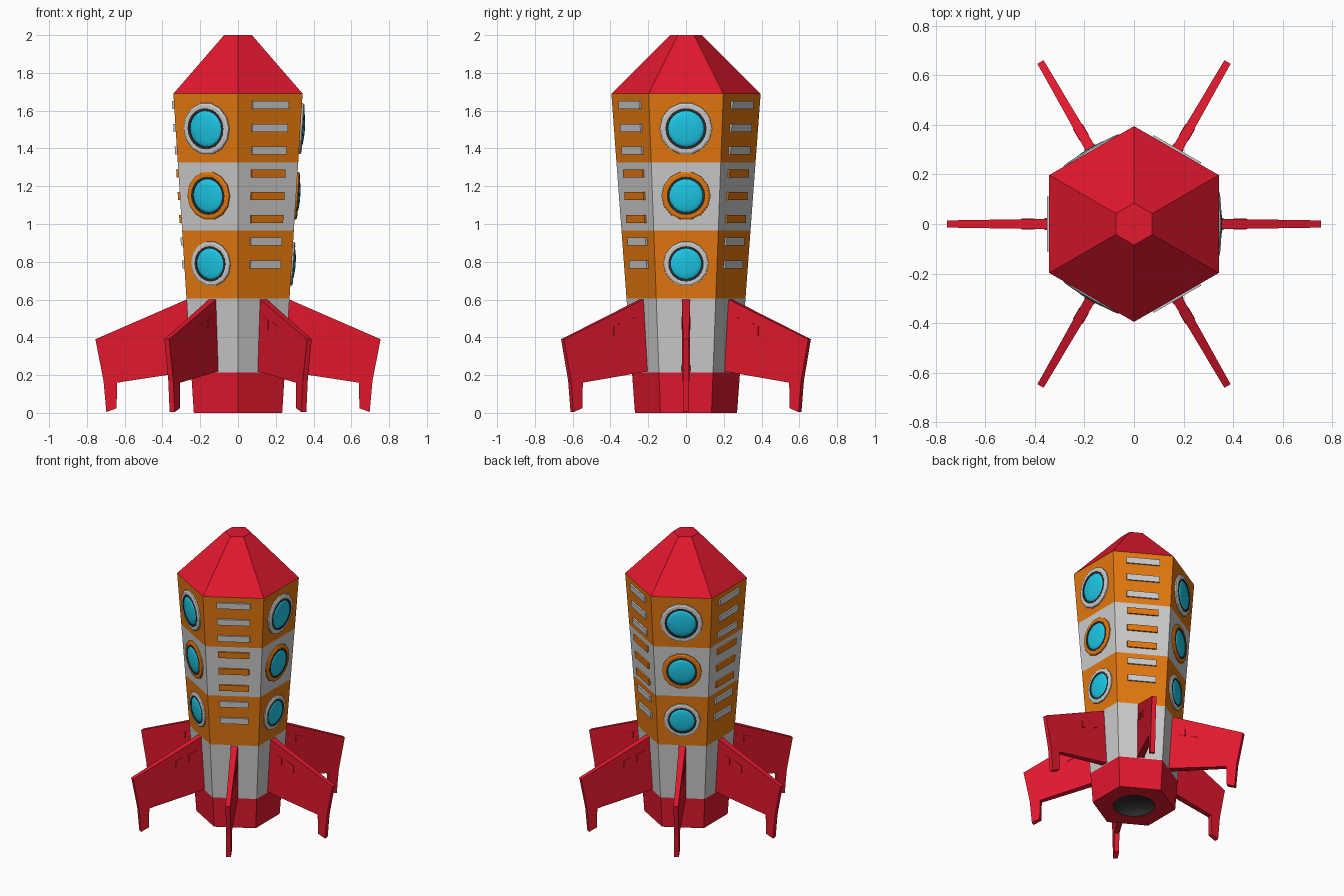
import bpy, bmesh
from math import pi, cos, sin, atan
from mathutils import Matrix, Vector

if "Cube" in bpy.data.objects:
    bpy.data.objects.remove(bpy.data.objects["Cube"])


def material(name, rgb):
    m = bpy.data.materials.new(name)
    m.diffuse_color = (*rgb, 1)
    m.use_nodes = True
    m.node_tree.nodes["Principled BSDF"].inputs["Base Color"].default_value = m.diffuse_color
    return m


RED = material("red", (0.76, 0.009, 0.027))
ORANGE = material("orange", (0.78, 0.19, 0.005))
GREY = material("light_grey", (0.6, 0.6, 0.6))
CYAN = material("cyan", (0.012, 0.58, 0.8))
DARK = material("dark", (0.025, 0.025, 0.025))
C30 = cos(pi / 6)


def apothem(z):
    return 0.234 + 0.064 * z


def finish(bm, name, mat, matrix=Matrix(), smooth=False):
    bmesh.ops.remove_doubles(bm, verts=bm.verts, dist=1e-5)
    bm.transform(matrix)
    me = bpy.data.meshes.new(name)
    bm.to_mesh(me)
    bm.free()
    me.materials.append(mat)
    for p in me.polygons:
        p.use_smooth = smooth
    ob = bpy.data.objects.new(name, me)
    bpy.context.collection.objects.link(ob)
    return ob


def lathe(name, profile, segs, mat, matrix=Matrix(), smooth=False, start=0.0, hex_last=False):
    """Revolve (r, z) points; hex_last turns the last ring into a hexagon of that apothem."""
    bm = bmesh.new()
    rings = []
    for k, (r, z) in enumerate(profile):
        ring = []
        for i in range(segs):
            a = start + 2 * pi * i / segs
            rr = r
            if hex_last and k == len(profile) - 1:
                rr = r / cos((a + pi / 6) % (pi / 3) - pi / 6)
            ring.append(bm.verts.new((rr * cos(a), rr * sin(a), z)))
        rings.append(ring)
    for lo, hi in zip(rings, rings[1:]):
        for i in range(segs):
            j = (i + 1) % segs
            bm.faces.new((lo[i], lo[j], hi[j], hi[i]))
    bmesh.ops.dissolve_degenerate(bm, dist=1e-6, edges=bm.edges)
    return finish(bm, name, mat, matrix, smooth)


def on_face(angle, z):
    """Frame on a sloping hull face: x across, y up the slope, z outward."""
    tilt = atan(0.064)
    out = Vector((cos(angle), sin(angle), 0))
    across = Vector((-sin(angle), cos(angle), 0))
    up = out * sin(tilt) + Vector((0, 0, cos(tilt)))
    normal = across.cross(up)
    pos = out * apothem(z) + Vector((0, 0, z))
    m = Matrix((across, up, normal)).transposed().to_4x4()
    m.translation = pos
    return m


def box(name, size, mat, matrix):
    bm = bmesh.new()
    bmesh.ops.create_cube(bm, size=1, matrix=Matrix.Diagonal((*size, 1)))
    return finish(bm, name, mat, matrix)


# hull bands
bands = [("tail", 0, 0.215, RED), ("lower_hull", 0.215, 0.605, GREY),
         ("hull_band_low", 0.605, 0.965, ORANGE), ("hull_band_mid", 0.965, 1.325, GREY),
         ("hull_band_top", 1.325, 1.69, ORANGE)]
for name, z0, z1, mat in bands:
    lathe(name, [(apothem(z0) / C30, z0), (apothem(z1) / C30, z1)], 6, mat, start=pi / 6)

# nose cone with flat tip
lathe("nose_cone", [(apothem(1.69) / C30, 1.69), (0.085, 2.0), (0, 2.0)], 6, RED, start=pi / 6)

# underside and engine bowl
lathe("tail_underside", [(0.135, 0), (apothem(0), 0)], 24, RED, hex_last=True)
lathe("engine_bowl", [(0.135 * sin(t * pi / 12), 0.07 * cos(t * pi / 12)) for t in range(7)],
      24, DARK, smooth=True)

# portholes on alternate faces
for f in (0, 2, 4):
    for z, mat in ((1.505, GREY), (1.15, ORANGE), (0.79, GREY)):
        m = on_face(f * pi / 3, z) @ Matrix.Scale(apothem(z) / apothem(1.505), 4)
        lathe("porthole_frame", [(0.14, -0.005), (0.138, 0.008), (0.128, 0.014), (0.108, 0.014),
                                 (0.106, 0.0)], 14, mat, m)
        lathe("porthole_seal", [(0.109, 0.0), (0.109, 0.015), (0.095, 0.015), (0.095, 0.0)],
              24, DARK, m)
        lathe("porthole_glass", [(0.097 * cos(t * pi / 10), 0.009 + 0.015 * sin(t * pi / 10))
                                 for t in range(6)], 24, CYAN, m, smooth=True)

# slats on the other faces
for f in (1, 3, 5):
    for i in range(8):
        z = 1.63 - i * 0.1205
        mat = ORANGE if i in (3, 4, 5) else GREY
        w = 0.22 * apothem(z) / apothem(1.63)
        box("slat", (w, 0.042, 0.022), mat, on_face(f * pi / 3, z))

# fins, thinner toward the outer edge, with two small panels per side
FIN = [(0.2, 0.63), (0.2, 0.228), (0.25, 0.22), (0.64, 0.16), (0.643, 0.025),
       (0.697, 0.004), (0.712, 0.17), (0.755, 0.39), (0.268, 0.602)]


def half_thick(r):
    return 0.0225 - 0.016 * (r - 0.25)


for f in range(6):
    rot = Matrix.Rotation(f * pi / 3, 4, 'Z')
    bm = bmesh.new()
    near = [bm.verts.new((r, -half_thick(r), z)) for r, z in FIN]
    far = [bm.verts.new((r, half_thick(r), z)) for r, z in FIN]
    bm.faces.new(near)
    bm.faces.new(far[::-1])
    for i in range(len(FIN)):
        j = (i + 1) % len(FIN)
        bm.faces.new((near[i], near[j], far[j], far[i]))
    bmesh.ops.recalc_face_normals(bm, faces=bm.faces)
    finish(bm, "fin", RED, rot)
    for r, z in ((0.335, 0.475), (0.428, 0.445)):
        shear = Matrix.Identity(4)
        shear[2][0] = -0.4
        box("fin_panel", (0.052, 2 * half_thick(r) + 0.005, 0.05), RED,
            rot @ Matrix.Translation((r, 0, z)) @ shear)
